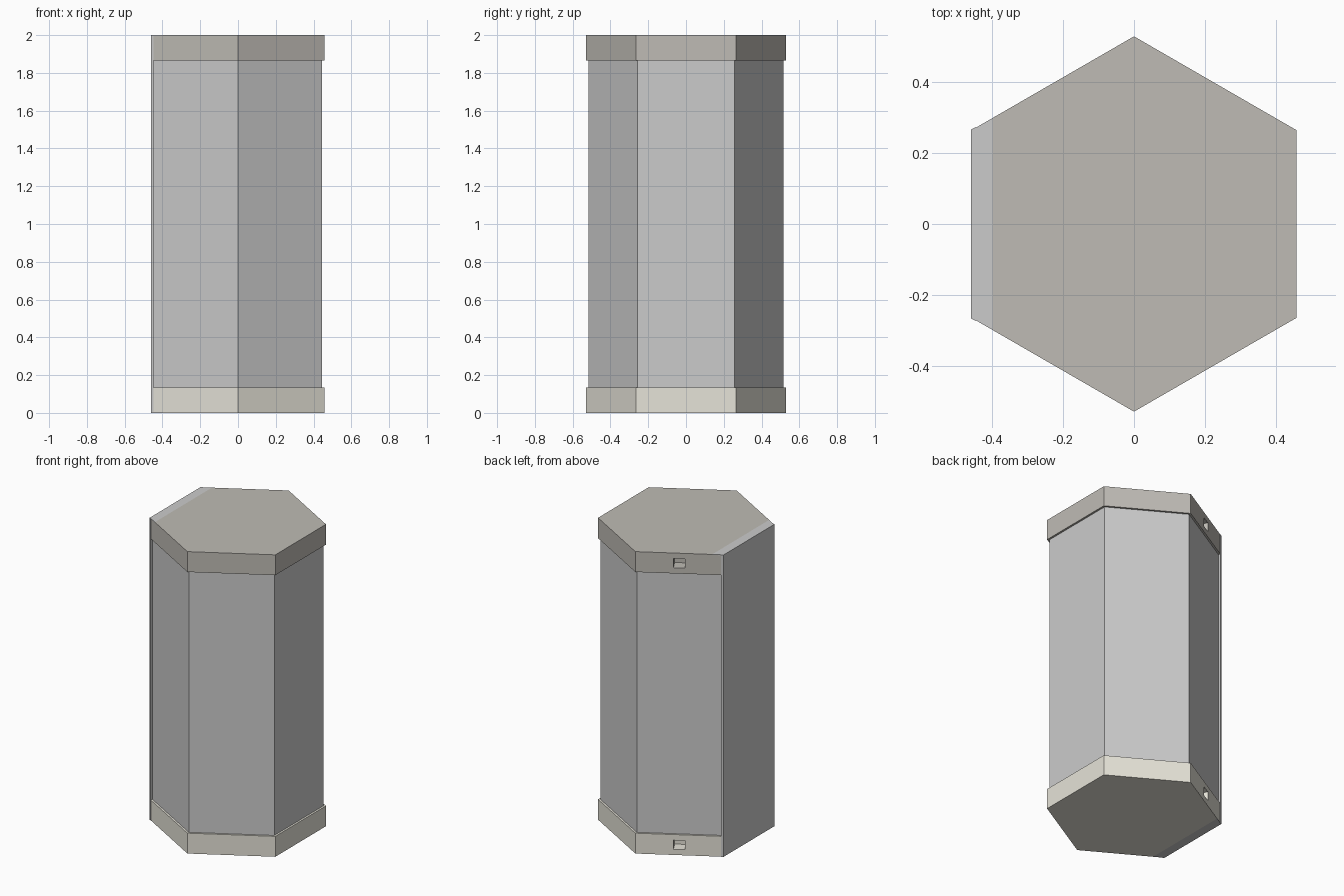
import bpy, bmesh, math

if "Cube" in bpy.data.objects:
    bpy.data.objects.remove(bpy.data.objects["Cube"])

H = 2.0          # total height
CAP = 0.135      # cap height
A_CAP = 0.459    # caps: centre-to-face distance
A_BODY = 0.446   # body: centre-to-face distance
X_PANEL = -0.448 # inner plane of the side panel
LIP = 0.004      # thickness of the panel's folded lips


def half_depth(a, x):
    """Half y-extent, at x, of a hexagon with points on +-y."""
    return (2 * a - abs(x)) / math.sqrt(3)


def hex_slice(a, x0, x1):
    """Outline of the hexagon between two x positions."""
    xs = [x0] + ([0.0] if x0 < 0 < x1 else []) + [x1]
    return ([(x, -half_depth(a, x)) for x in xs] +
            [(x, half_depth(a, x)) for x in reversed(xs)])


def prism(bm, outline, z0, z1):
    low = [bm.verts.new((x, y, z0)) for x, y in outline]
    high = [bm.verts.new((x, y, z1)) for x, y in outline]
    n = len(outline)
    bm.faces.new(low[::-1])
    bm.faces.new(high)
    for i in range(n):
        j = (i + 1) % n
        bm.faces.new((low[i], low[j], high[j], high[i]))


def make(name, parts, color=None):
    bm = bmesh.new()
    for part in parts:
        prism(bm, *part)
    bmesh.ops.recalc_face_normals(bm, faces=bm.faces)
    mesh = bpy.data.meshes.new(name)
    bm.to_mesh(mesh)
    bm.free()
    ob = bpy.data.objects.new(name, mesh)
    bpy.context.collection.objects.link(ob)
    if color:
        mat = bpy.data.materials.new(name + "_paint")
        mat.diffuse_color = (*color, 1)
        mat.use_nodes = True
        mat.node_tree.nodes["Principled BSDF"].inputs["Base Color"].default_value = mat.diffuse_color
        mesh.materials.append(mat)
    return ob


def cut_slot(ob, z):
    """Small square slot in the back-left face of a cap."""
    ang = math.radians(120)
    bpy.ops.mesh.primitive_cube_add(
        size=1, location=(A_CAP * math.cos(ang), A_CAP * math.sin(ang), z),
        rotation=(0, 0, ang))
    cutter = bpy.context.object
    cutter.name = ob.name + "_slot_cutter"
    cutter.scale = (0.15, 0.07, 0.06)
    cutter.hide_render = True
    cutter.hide_set(True)
    mod = ob.modifiers.new("slot", 'BOOLEAN')
    mod.operation = 'DIFFERENCE'
    mod.solver = 'EXACT'
    mod.object = cutter


# Hexagonal column
make("body", [(hex_slice(A_BODY, X_PANEL, A_BODY), CAP, H - CAP)])

# End caps, slightly wider than the column, each with a slot
cap_outline = hex_slice(A_CAP, X_PANEL, A_CAP)
bottom = make("bottom_cap", [(cap_outline, LIP, CAP)], (0.79, 0.77, 0.69))
top = make("top_cap", [(cap_outline, H - CAP, H - LIP)], (0.52, 0.50, 0.46))
cut_slot(bottom, CAP / 2)
cut_slot(top, H - CAP / 2)

# Caps' flat covers, flush with the panel lips
cover = hex_slice(A_CAP, -0.40, A_CAP)
make("bottom_cover", [(cover, 0, LIP)], (0.79, 0.77, 0.69))
make("top_cover", [(cover, H - LIP, H)], (0.52, 0.50, 0.46))

# Full-height side panel with lips folded over both caps
lip = hex_slice(A_CAP, X_PANEL, -0.40)
make("side_panel", [(hex_slice(0.461, -0.461, X_PANEL), 0, H),
                    (lip, 0, LIP), (lip, H - LIP, H)])
